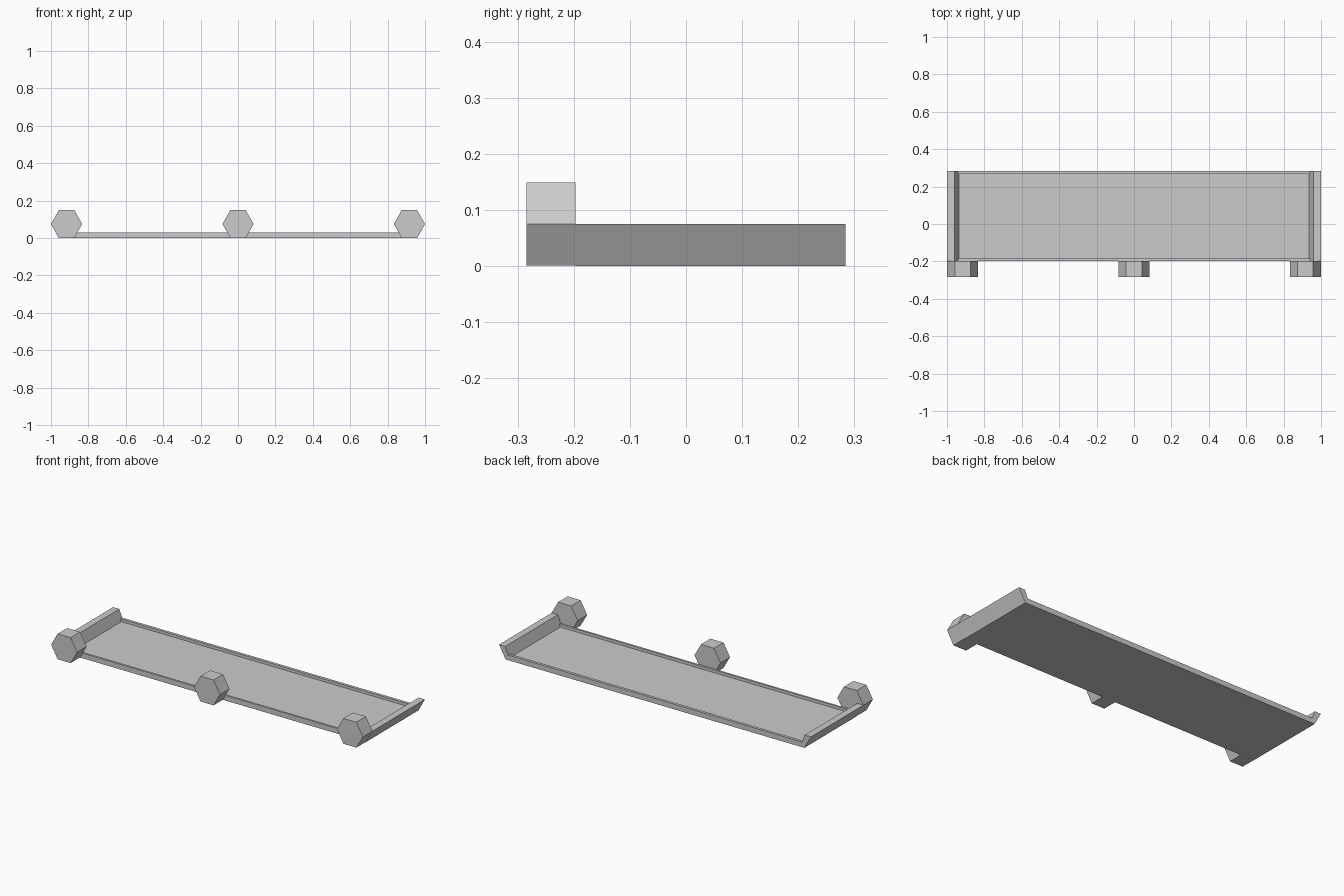
import bpy, bmesh, math

cube = bpy.data.objects.get("Cube")
if cube:
    bpy.data.objects.remove(cube, do_unlink=True)

grey = bpy.data.materials.new("plain grey")
grey.use_nodes = True
colour = (0.6, 0.6, 0.6, 1)
grey.diffuse_color = colour
grey.node_tree.nodes["Principled BSDF"].inputs["Base Color"].default_value = colour

FRONT, JOIN, BACK = -0.284, -0.197, 0.284
FLOOR, LIP, WALL = 0.014, 0.03, 0.075


def extrude(name, profile, y0, y1):
    """Extrude an x-z profile along y into a closed solid."""
    bm = bmesh.new()
    face = bm.faces.new([bm.verts.new((x, y0, z)) for x, z in profile])
    result = bmesh.ops.extrude_face_region(bm, geom=[face])
    moved = [v for v in result["geom"] if isinstance(v, bmesh.types.BMVert)]
    bmesh.ops.translate(bm, verts=moved, vec=(0, y1 - y0, 0))
    bmesh.ops.recalc_face_normals(bm, faces=bm.faces)
    mesh = bpy.data.meshes.new(name)
    bm.to_mesh(mesh)
    bm.free()
    mesh.materials.append(grey)
    obj = bpy.data.objects.new(name, mesh)
    bpy.context.collection.objects.link(obj)
    return obj


# Tray floor with flared end walls, mirrored about the centre
half = [(0.958, 0), (1, WALL), (0.96, WALL), (0.936, FLOOR)]
extrude("tray", half + [(-x, z) for x, z in reversed(half)], JOIN, BACK)

# Low lips along the long edges
lip = [(-0.941, 0.002), (0.941, 0.002), (0.941, LIP), (-0.941, LIP)]
extrude("front_lip", lip, JOIN, JOIN + 0.012)
extrude("back_lip", lip, BACK - 0.016, BACK)

# Hexagonal knobs along the front
for name, cx in (("right", -0.9165), ("middle", 0), ("left", 0.9165)):
    hexagon = [(cx + 0.0835 * math.cos(i * math.pi / 3),
                WALL + 0.085 * math.sin(i * math.pi / 3)) for i in range(6)]
    extrude(name + "_hex_knob", hexagon, FRONT, JOIN)
